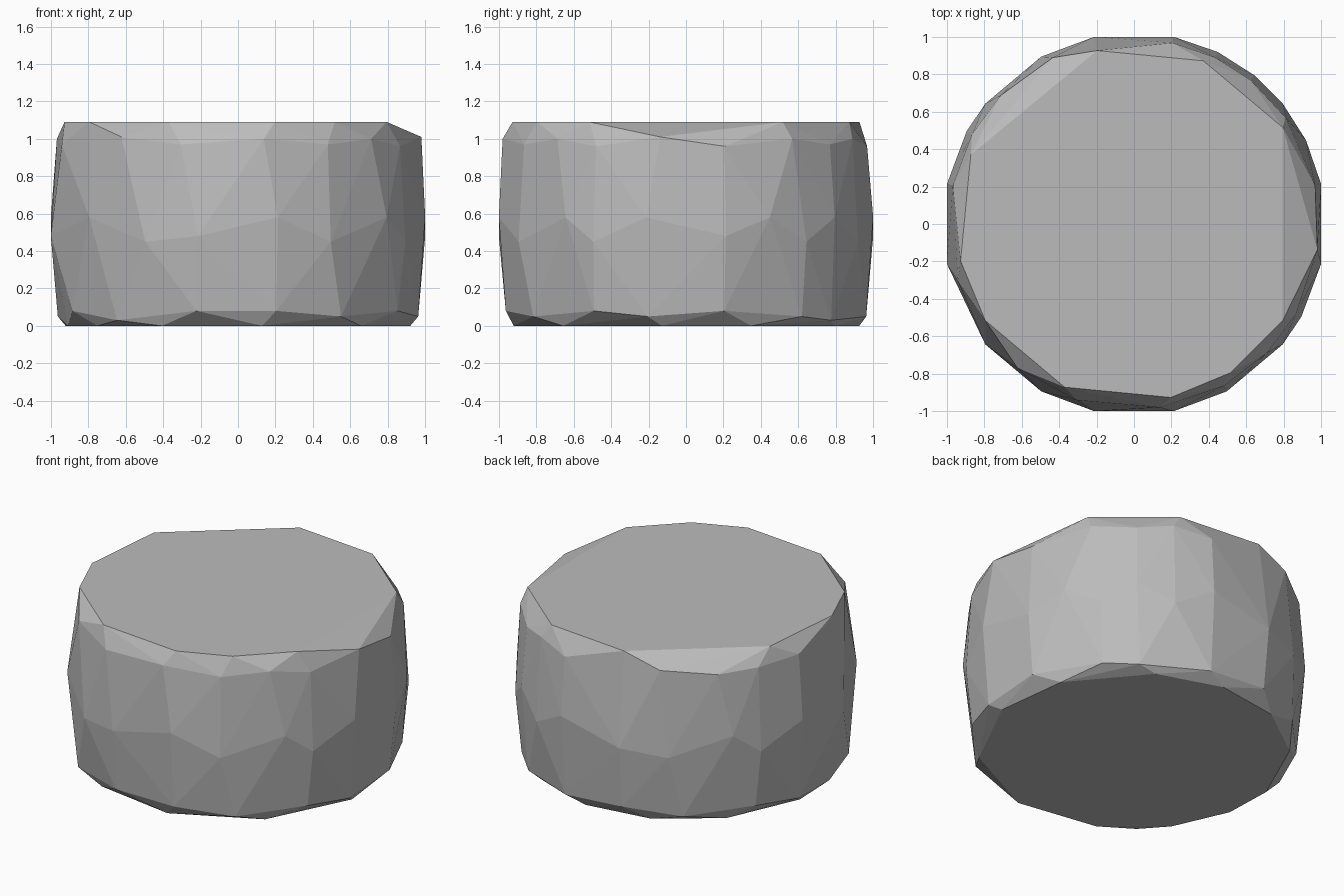
import bpy, bmesh, math

if "Cube" in bpy.data.objects:
    bpy.data.objects.remove(bpy.data.objects["Cube"])

# Chiselled drum-shaped rock: rings of (angle, height) corners joined by a convex skin
TOP = (33, 67, 102, 157, 192, 213, 247, 282, 303, 327)
SHOULDER = ((12, .96), (35, 1.0), (51, .97), (64, 1.0), (78, .96), (116, 1.01),
            (136, .98), (151, .99), (168, 1.0), (198, .97), (231, 1.01), (252, .97),
            (278, 1.0), (299, .97), (316, 1.0), (331, .96), (352, 1.01))
GIRTH = ((12, .48), (26, .58), (39, .45), (51, .58), (64, .45), (78, .58),
         (102, .48), (119, .45), (141, .58), (151, .45), (168, .58), (192, .48),
         (219, .58), (241, .45), (258, .48), (282, .58), (299, .45), (321, .58),
         (331, .45), (348, .58))
FOOT = ((12, .08), (39, .05), (52, .03), (78, .05), (102, .08), (124, .05),
        (150, .08), (168, .05), (206, .08), (229, .03), (257, .08), (282, .08),
        (304, .05), (330, .08), (348, .05))
BASE = (22, 58, 85, 112, 140, 172, 192, 216, 244, 278, 315, 352)

bm = bmesh.new()


def ring(radius, corners):
    for angle, z in corners:
        a = math.radians(angle)
        bm.verts.new((radius * math.cos(a), radius * math.sin(a), z))


ring(.948, [(a, 1.09) for a in TOP])
ring(.99, SHOULDER)
ring(1.023, GIRTH)
ring(.985, FOOT)
ring(.93, [(a, 0) for a in BASE])

# Wrap the corners and drop any that ended up inside
hull = bmesh.ops.convex_hull(bm, input=bm.verts)
inside = set(hull['geom_interior']) | set(hull['geom_unused'])
bmesh.ops.delete(bm, geom=[v for v in inside if isinstance(v, bmesh.types.BMVert)],
                 context='VERTS')
bmesh.ops.dissolve_limit(bm, angle_limit=math.radians(.5), verts=bm.verts, edges=bm.edges)
bmesh.ops.recalc_face_normals(bm, faces=bm.faces)

mesh = bpy.data.meshes.new("rock")
bm.to_mesh(mesh)
bm.free()
rock = bpy.data.objects.new("rock", mesh)
bpy.context.collection.objects.link(rock)

# Plain grey stone
stone = bpy.data.materials.new("stone grey")
stone.diffuse_color = (.5, .5, .5, 1)
stone.use_nodes = True
stone.node_tree.nodes["Principled BSDF"].inputs["Base Color"].default_value = stone.diffuse_color
mesh.materials.append(stone)
